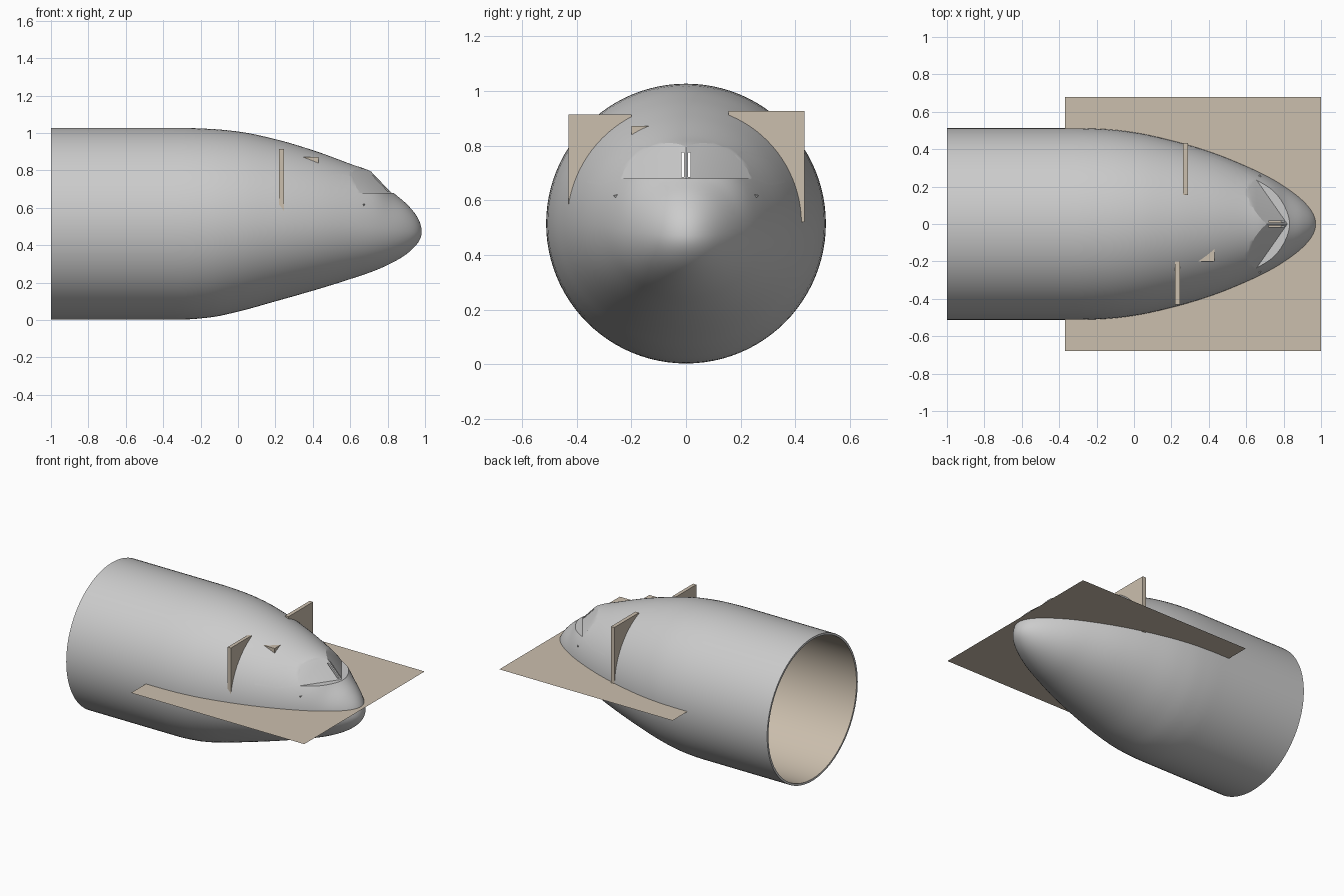
import bpy, bmesh, math
from mathutils import Vector

if "Cube" in bpy.data.objects:
    bpy.data.objects.remove(bpy.data.objects["Cube"])

def material(name, col):
    m = bpy.data.materials.new(name)
    m.diffuse_color = (*col, 1)
    m.use_nodes = True
    m.node_tree.nodes["Principled BSDF"].inputs["Base Color"].default_value = m.diffuse_color
    return m

TAN = material("tan", (0.60, 0.52, 0.42))
GREY = material("grey", (0.8, 0.8, 0.8))

def make(name, verts, faces, mat=None):
    me = bpy.data.meshes.new(name)
    me.from_pydata(verts, [], faces)
    bm = bmesh.new()
    bm.from_mesh(me)
    bmesh.ops.recalc_face_normals(bm, faces=bm.faces)
    bm.to_mesh(me)
    bm.free()
    ob = bpy.data.objects.new(name, me)
    bpy.context.collection.objects.link(ob)
    if mat:
        me.materials.append(mat)
    return ob

def box(name, lo, hi, mat=None):
    v = [(x, y, z) for x in (lo[0], hi[0]) for y in (lo[1], hi[1]) for z in (lo[2], hi[2])]
    f = [(0, 1, 3, 2), (4, 6, 7, 5), (0, 4, 5, 1), (2, 3, 7, 6), (0, 2, 6, 4), (1, 5, 7, 3)]
    return make(name, v, f, mat)

def apply(ob, kind, **kw):
    bpy.context.view_layer.objects.active = ob
    m = ob.modifiers.new(kind, kind)
    for k, v in kw.items():
        setattr(m, k, v)
    bpy.ops.object.modifier_apply(modifier=m.name)

def cut(ob, cutter):
    apply(ob, 'BOOLEAN', object=cutter, operation='DIFFERENCE', solver='EXACT')
    bpy.data.objects.remove(cutter)

# fuselage stations: x, top z, bottom z, half width, mid z
NOSE = 0.982
KEYS = [(-1, 1.027, .003, .512, .515), (-.6, 1.027, .003, .512, .515), (-.3, 1.027, .003, .512, .515),
        (-.15, 1.022, .014, .507, .515), (0, 1.008, .045, .490, .515), (.2, .967, .100, .447, .515),
        (.4, .908, .157, .388, .513), (.6, .835, .219, .309, .508), (.72, .790, .260, .252, .497),
        (.82, .690, .304, .193, .486), (.90, .622, .352, .134, .478), (.95, .564, .398, .083, .472),
        (NOSE, .470, .470, 0, .470)]
T = [math.sqrt(NOSE - k[0]) for k in KEYS]

def slope(i, c):
    if i == 0 or i == len(KEYS) - 1:
        j = min(i, len(KEYS) - 2)
        return (KEYS[j + 1][c] - KEYS[j][c]) / (T[j + 1] - T[j])
    a = (KEYS[i][c] - KEYS[i - 1][c]) / (T[i] - T[i - 1])
    b = (KEYS[i + 1][c] - KEYS[i][c]) / (T[i + 1] - T[i])
    return 2 * a * b / (a + b) if a * b > 0 else 0

def section(t):
    i = max(j for j in range(len(T) - 1) if T[j] >= t - 1e-9)
    h = T[i + 1] - T[i]
    s = (t - T[i]) / h
    out = []
    for c in range(1, 5):
        p, q, m, n = KEYS[i][c], KEYS[i + 1][c], slope(i, c) * h, slope(i + 1, c) * h
        out.append((2*s**3 - 3*s*s + 1)*p + (s**3 - 2*s*s + s)*m + (3*s*s - 2*s**3)*q + (s**3 - s*s)*n)
    return out

# lofted fuselage shell
N, R = 96, 72
verts, faces = [], []
for r in range(R):
    t = T[0] * (1 - r / R)
    top, bot, w, mid = section(t)
    for k in range(N):
        a = 2 * math.pi * k / N
        s = math.sin(a)
        verts.append((NOSE - t * t, w * math.cos(a), mid + s * ((top - mid) if s > 0 else (mid - bot))))
for r in range(R - 1):
    for k in range(N):
        l = (k + 1) % N
        faces.append((r*N + k, r*N + l, (r + 1)*N + l, (r + 1)*N + k))
verts.append((NOSE, 0, .470))
faces += [((R - 1)*N + k, (R - 1)*N + (k + 1) % N, R * N) for k in range(N)]
faces.append(tuple(range(N)))
hull = make("fuselage", verts, faces, GREY)
hull.data.materials.append(TAN)

# V-shaped windshield facets with a ledge below
plan = [(1.6, -.5), (.47, -.5), (.82, 0), (.47, .5), (1.6, .5)]
wv = [(x - .952 * (z - .68), y, z) for z in (.68, 1.15) for x, y in plan]
wf = [tuple(range(5)), tuple(range(5, 10))] + [(i, (i + 1) % 5, (i + 1) % 5 + 5, i + 5) for i in range(5)]
cut(hull, make("windshield_cutter", wv, wf))

# open rear end, tan inside wall
bm = bmesh.new()
bm.from_mesh(hull.data)
caps = [f for f in bm.faces if all(v.co.x < -.999 for v in f.verts)]
bmesh.ops.delete(bm, geom=caps, context='FACES_ONLY')
for f in bm.faces:
    f.material_index = 0
bm.to_mesh(hull.data)
bm.free()
apply(hull, 'SOLIDIFY', thickness=.015, offset=-1, material_offset=1, material_offset_rim=0)

# gaps beside the windshield centre post
for s in (-1, 1):
    cut(hull, box("gap_cutter", (.69, s*.012 - .005, .686), (.9, s*.012 + .005, .775)))

def smooth(ob):
    bpy.ops.object.select_all(action='DESELECT')
    ob.select_set(True)
    bpy.context.view_layer.objects.active = ob
    bpy.ops.object.shade_smooth_by_angle(angle=math.radians(25))

smooth(hull)
bpy.context.view_layer.update()

# side cockpit windows laid on the skin
def side_window(name, c, side, n=8):
    c = [Vector(p) for p in c]
    vs = []
    for i in range(n + 1):
        for j in range(n + 1):
            u, v = i / n, j / n
            p = c[0].lerp(c[1], u).lerp(c[3].lerp(c[2], u), v)
            hit, loc, nor, _ = hull.ray_cast(Vector((p.x, side, p.y)), Vector((0, -side, 0)))
            vs.append(loc + nor * .0015)
    m = n + 1
    fs = [(i*m + j, i*m + j + 1, (i + 1)*m + j + 1, (i + 1)*m + j) for i in range(n) for j in range(n)]
    smooth(make(name, vs, fs))

WINDOWS = [[(.545, .657), (.64, .68), (.615, .765), (.553, .78)],
           [(.385, .665), (.535, .655), (.543, .78), (.40, .75)]]
for side, tag in ((-1, "right"), (1, "left")):
    for i, c in enumerate(WINDOWS):
        side_window(f"{tag}_side_window_{i + 1}", c, side)
    # small air probe
    y = hull.ray_cast(Vector((.67, side, .615)), Vector((0, -side, 0)))[1].y
    make(f"{tag}_probe", [(.66, y - side*.01, .622), (.682, y - side*.01, .622), (.674, y - side*.01, .598),
                          (.672, y + side*.008, .618)], [(0, 1, 2), (0, 1, 3), (1, 2, 3), (2, 0, 3)])

# cockpit floor and panels that poke through the skin
make("floor_plane", [(-.37, -.68, .525), (1, -.68, .525), (1, .68, .525), (-.37, .68, .525)], [(0, 1, 2, 3)], TAN)
box("right_panel", (.22, -.43, .52), (.245, -.20, .915), TAN)
box("left_panel", (.263, .155, .52), (.29, .433, .927), TAN)
box("overhead_box", (.31, -.20, .80), (.43, -.06, .873), TAN)
